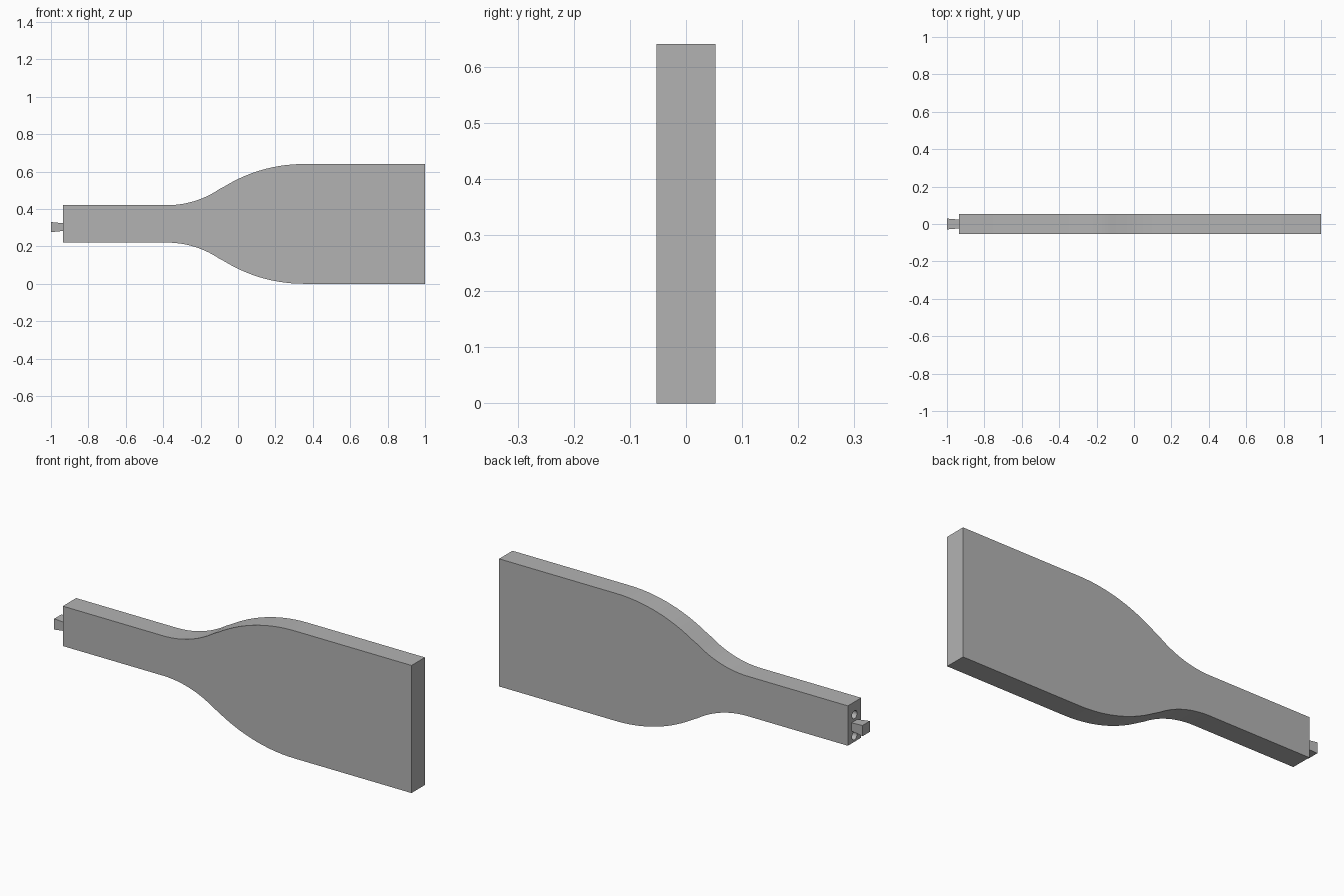
import bpy, bmesh
from math import sin, cos, radians, pi
from mathutils import Matrix, Vector

cube = bpy.data.objects.get("Cube")
if cube:
    bpy.data.objects.remove(cube, do_unlink=True)

grey = bpy.data.materials.new("plain grey")
grey.use_nodes = True
grey.diffuse_color = (0.45, 0.45, 0.45, 1)
grey.node_tree.nodes["Principled BSDF"].inputs["Base Color"].default_value = grey.diffuse_color

MID, HALF_Y = 0.32, 0.053
END = -0.935
PEG_Z = 0.303


def add_object(name, bm):
    bmesh.ops.recalc_face_normals(bm, faces=bm.faces)
    mesh = bpy.data.meshes.new(name)
    bm.to_mesh(mesh)
    bm.free()
    mesh.materials.append(grey)
    obj = bpy.data.objects.new(name, mesh)
    bpy.context.collection.objects.link(obj)
    return obj


def half_outline(steps=14):
    """Upper edge: neck, concave arc, convex arc, wide body."""
    turn = radians(34)
    r_in, r_out = 0.28 / sin(turn), 0.45 / sin(turn)
    pts = [(END, 0.1)]
    for i in range(steps + 1):
        a = turn * i / steps
        pts.append((-0.38 + r_in * sin(a), 0.1 + r_in * (1 - cos(a))))
    for i in range(steps - 1, -1, -1):
        a = turn * i / steps
        pts.append((0.35 - r_out * sin(a), 0.32 - r_out * (1 - cos(a))))
    pts.append((1, 0.32))
    return pts


# Flat body: mirrored outline extruded through its thickness
upper = half_outline()
outline = upper + [(x, -h) for x, h in reversed(upper)]
bm = bmesh.new()
face = bm.faces.new([bm.verts.new((x, -HALF_Y, MID + h)) for x, h in outline])
ext = bmesh.ops.extrude_face_region(bm, geom=[face])
bmesh.ops.translate(bm, vec=(0, 2 * HALF_Y, 0),
                    verts=[g for g in ext["geom"] if isinstance(g, bmesh.types.BMVert)])
body = add_object("paddle_body", bm)

# Two round sockets in the neck end, above and below the peg
bm = bmesh.new()
for side in (-1, 1):
    place = Matrix.Translation((END, 0, PEG_Z + side * 0.053)) @ Matrix.Rotation(pi / 2, 4, "Y")
    bmesh.ops.create_cone(bm, cap_ends=True, segments=24, radius1=0.02, radius2=0.02,
                          depth=0.12, matrix=place)
cutter = add_object("socket_cutter", bm)
cutter.hide_render = True
cutter.hide_viewport = True
cut = body.modifiers.new("sockets", "BOOLEAN")
cut.operation = "DIFFERENCE"
cut.solver = "EXACT"
cut.object = cutter

# Apply the cut and drop the helper
deps = bpy.context.evaluated_depsgraph_get()
body_mesh = bpy.data.meshes.new_from_object(body.evaluated_get(deps))
body.modifiers.clear()
body.data = body_mesh
bpy.data.objects.remove(cutter, do_unlink=True)

# Peg: small block that flares towards its tip
bm = bmesh.new()
bmesh.ops.create_cube(bm, size=1)
for v in bm.verts:
    tip = v.co.x < 0
    v.co = Vector((-1 if tip else END + 0.005,
                   v.co.y * (0.058 if tip else 0.046),
                   PEG_Z + v.co.z * (0.054 if tip else 0.04)))
add_object("end_peg", bm)

# Smooth the curved edges, keep the corners sharp
bpy.ops.object.select_all(action="DESELECT")
body.select_set(True)
bpy.context.view_layer.objects.active = body
bpy.ops.object.shade_smooth_by_angle(angle=radians(30))
